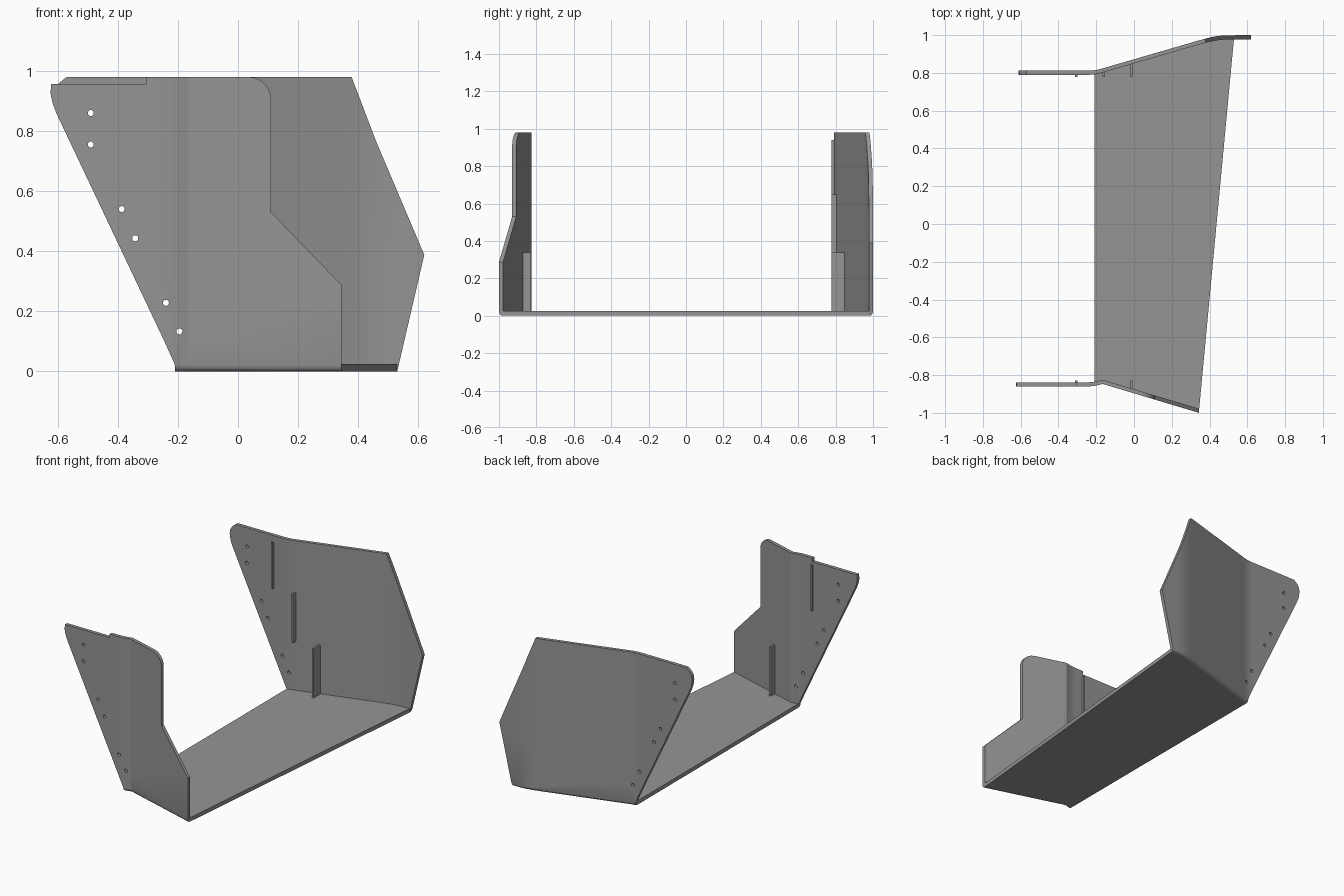
import bpy, bmesh, math

if "Cube" in bpy.data.objects:
    bpy.data.objects.remove(bpy.data.objects["Cube"])

steel = bpy.data.materials.new("grey_steel")
steel.diffuse_color = (0.3, 0.3, 0.3, 1)
steel.use_nodes = True
steel.node_tree.nodes["Principled BSDF"].inputs["Base Color"].default_value = steel.diffuse_color

HOLES = [(-0.49, 0.86), (-0.49, 0.755), (-0.387, 0.54),
         (-0.342, 0.443), (-0.24, 0.228), (-0.195, 0.133)]
THICK = 0.022
FLOOR = 0.025
ROUND = 0.02

# Plan curves (x, outer y) that the walls are bent along
FRONT_PATH = [(-0.63, -0.86), (-0.24, -0.86), (-0.215, -0.858), (-0.19, -0.853),
              (-0.165, -0.847), (0.345, -1.0)]
BACK_PATH = [(-0.62, 0.812), (-0.24, 0.812), (-0.215, 0.813), (-0.19, 0.817),
             (-0.165, 0.824), (0.34, 0.971), (0.37, 0.979), (0.40, 0.987),
             (0.43, 0.993), (0.46, 0.997), (0.50, 0.999), (0.63, 1.0)]


def along(path, x):
    for (x0, y0), (x1, y1) in zip(path, path[1:]):
        if x <= x1:
            return y0 + (y1 - y0) * (x - x0) / (x1 - x0)
    return path[-1][1]


def finish(name, bm):
    bmesh.ops.recalc_face_normals(bm, faces=bm.faces[:])
    mesh = bpy.data.meshes.new(name)
    bm.to_mesh(mesh)
    bm.free()
    mesh.materials.append(steel)
    ob = bpy.data.objects.new(name, mesh)
    bpy.context.collection.objects.link(ob)
    bpy.ops.object.select_all(action='DESELECT')
    ob.select_set(True)
    bpy.context.view_layer.objects.active = ob
    bpy.ops.object.shade_smooth_by_angle(angle=math.radians(30))


def extrude(bm, vec):
    res = bmesh.ops.extrude_face_region(bm, geom=bm.faces[:])
    bmesh.ops.translate(bm, vec=vec, verts=[g for g in res["geom"] if isinstance(g, bmesh.types.BMVert)])


def wall(name, outline, path, inward):
    """Pierced plate outline, bent along the plan path, rounded at the bottom."""
    bm = bmesh.new()
    loops = [outline] + [[(hx + 0.01 * math.cos(k * math.tau / 16),
                           hz + 0.01 * math.sin(k * math.tau / 16)) for k in range(16)]
                         for hx, hz in HOLES]
    for loop in loops:
        vs = [bm.verts.new((x, 0, z)) for x, z in loop]
        for a, b in zip(vs, vs[1:] + vs[:1]):
            bm.edges.new((a, b))
    bmesh.ops.triangle_fill(bm, use_beauty=True, edges=bm.edges[:], normal=(0, -1, 0))
    extrude(bm, (0, 1, 0))
    cuts = [((x, 0, 0), (1, 0, 0)) for x, _ in path[1:-1]]
    cuts += [((0, 0, z), (0, 0, 1)) for z in (0.003, 0.009, ROUND)]
    for co, no in cuts:
        bmesh.ops.bisect_plane(bm, geom=bm.verts[:] + bm.edges[:] + bm.faces[:],
                               plane_co=co, plane_no=no)
    for v in bm.verts:
        outer = v.co.y < 0.5
        shift = 0 if outer else THICK
        if outer and v.co.z < ROUND:
            shift = ROUND - math.sqrt(max(0, ROUND ** 2 - (ROUND - v.co.z) ** 2))
        v.co.y = along(path, v.co.x) + inward * shift
    finish(name, bm)


# Front wall with stepped top and notched right edge
corner = [(0.035 + 0.075 * math.sin(math.radians(a)), 0.905 + 0.075 * math.cos(math.radians(a)))
          for a in range(0, 91, 15)]
wall("front_wall",
     [(-0.21, 0), (-0.21, 0.022), (-0.245, 0.1), (-0.605, 0.86), (-0.617, 0.892),
      (-0.624, 0.925), (-0.622, 0.957), (-0.305, 0.957), (-0.305, 0.98)] + corner +
     [(0.11, 0.53), (0.345, 0.287), (0.345, 0)], FRONT_PATH, 1)

# Back wall with rounded left corner and pointed right edge
wall("back_wall",
     [(-0.21, 0), (-0.21, 0.022), (-0.245, 0.1), (-0.595, 0.84), (-0.607, 0.875),
      (-0.612, 0.91), (-0.608, 0.938), (-0.595, 0.96), (-0.57, 0.98), (0.378, 0.98),
      (0.46, 0.765), (0.62, 0.388), (0.53, 0)], BACK_PATH, -1)

# Floor plate whose ends follow both walls
bm = bmesh.new()
inset = 0.0205
plan = [(x, along(FRONT_PATH, x) + inset) for x in (-0.21, -0.19, -0.165, 0.345)]
plan += [(x, along(BACK_PATH, x) - inset)
         for x in (0.529, 0.50, 0.46, 0.43, 0.40, 0.37, 0.34, -0.165, -0.19, -0.21)]
bm.faces.new([bm.verts.new((x, y, 0)) for x, y in plan])
extrude(bm, (0, 0, FLOOR))
finish("floor_plate", bm)

# Three upright ribs inside each wall: x, bottom, top
for i, (x, z0, z1) in enumerate([(-0.305, 0.645, 0.94), (-0.16, 0.337, 0.648), (-0.015, FLOOR, 0.338)]):
    for side, path, tip, inward in (("front", FRONT_PATH, -0.828, 1), ("back", BACK_PATH, 0.777, -1)):
        root = along(path, x) + inward * 0.015
        bm = bmesh.new()
        bmesh.ops.create_cube(bm, size=1)
        for v in bm.verts:
            v.co = (x + v.co.x * 0.013,
                    (root + tip) / 2 + v.co.y * (tip - root),
                    (z0 + z1) / 2 + v.co.z * (z1 - z0))
        finish(f"{side}_rib_{i + 1}", bm)
